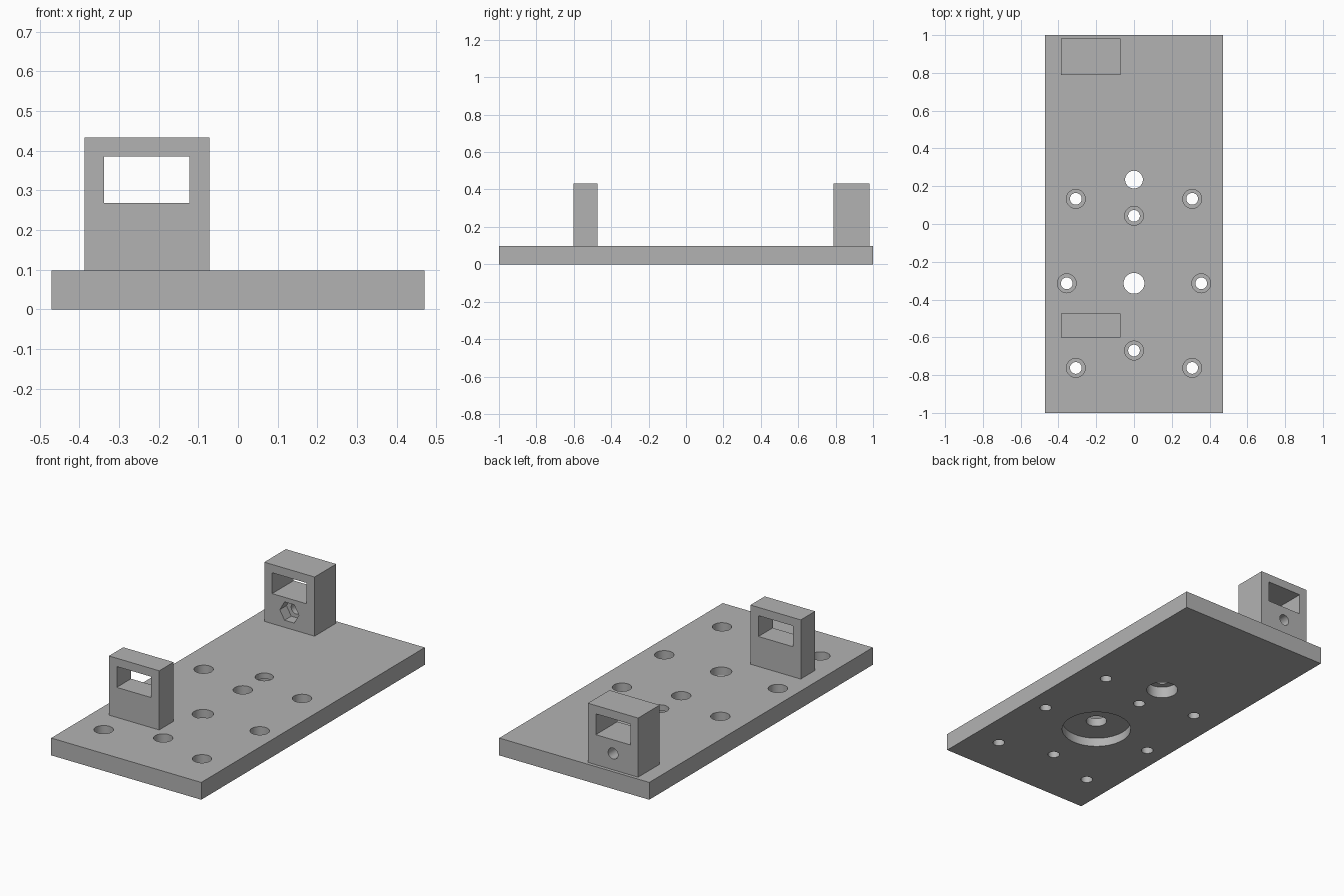
import bpy, math

if "Cube" in bpy.data.objects:
    bpy.data.objects.remove(bpy.data.objects["Cube"], do_unlink=True)

GREY = (0.45, 0.45, 0.45, 1)
grey = bpy.data.materials.new("plain grey")
grey.use_nodes = True
grey.diffuse_color = GREY
grey.node_tree.nodes["Principled BSDF"].inputs["Base Color"].default_value = GREY

THICK = 0.098    # base plate thickness
EPS = 0.02       # cutter overshoot


def box(name, x, y, z):
    """Box between the (low, high) pairs of each axis."""
    bpy.ops.mesh.primitive_cube_add(size=1)
    ob = bpy.context.object
    ob.name = name
    ob.location = [sum(p) / 2 for p in (x, y, z)]
    ob.scale = [p[1] - p[0] for p in (x, y, z)]
    bpy.ops.object.transform_apply(location=True, rotation=True, scale=True)
    ob.data.materials.append(grey)
    return ob


def cylinder(name, centre, radius, low, high, axis="Z", sides=48):
    """Cylinder from low to high along Z or Y; centre gives the other two coordinates."""
    mid = (low + high) / 2
    if axis == "Z":
        loc, rot = (centre[0], centre[1], mid), (0, 0, 0)
    else:
        loc, rot = (centre[0], mid, centre[1]), (math.pi / 2, 0, 0)
    bpy.ops.mesh.primitive_cylinder_add(vertices=sides, radius=radius, depth=high - low,
                                        location=loc, rotation=rot)
    ob = bpy.context.object
    ob.name = name
    return ob


def cut(target, cutter):
    """Subtract the cutter from the target and remove it."""
    cutter.hide_render = True
    mod = target.modifiers.new("cut", "BOOLEAN")
    mod.operation = "DIFFERENCE"
    mod.solver = "EXACT"
    mod.object = cutter
    bpy.ops.object.select_all(action="DESELECT")
    bpy.context.view_layer.objects.active = target
    target.select_set(True)
    bpy.ops.object.modifier_apply(modifier=mod.name)
    bpy.data.objects.remove(cutter, do_unlink=True)


def stepped_hole(target, centre, small, large, low, high):
    """Through hole plus a wider bore between low and high."""
    cut(target, cylinder("hole_cutter", centre, small, -EPS, THICK + EPS))
    cut(target, cylinder("bore_cutter", centre, large, low, high))


def smooth(ob):
    bpy.ops.object.select_all(action="DESELECT")
    bpy.context.view_layer.objects.active = ob
    ob.select_set(True)
    bpy.ops.object.shade_smooth_by_angle(angle=math.radians(30))


# Base plate
plate = box("base_plate", (-0.47, 0.47), (-1, 1), (0, THICK))

# Screw holes, counterbored from the top
screws = [(0, 0.043), (0, -0.67)]
for side in (-1, 1):
    screws += [(side * 0.308, 0.133), (side * 0.308, -0.762), (side * 0.356, -0.314)]
for spot in screws:
    stepped_hole(plate, spot, 0.031, 0.05, 0.04, THICK + EPS)

# Two larger centre holes, with round pockets in the underside
stepped_hole(plate, (0, 0.235), 0.047, 0.083, -EPS, 0.065)
stepped_hole(plate, (0, -0.314), 0.055, 0.184, -EPS, 0.05)
smooth(plate)

# Upright blocks with rectangular windows
blocks = {}
for name, y in (("front_block", (-0.602, -0.474)), ("rear_block", (0.788, 0.981))):
    block = box(name, (-0.387, -0.072), y, (THICK, 0.433))
    cut(block, box("window_cutter", (-0.338, -0.122), (y[0] - EPS, y[1] + EPS), (0.268, 0.386)))
    blocks[name] = block

# Rear block: bolt hole with a hexagonal nut recess on its front
rear = blocks["rear_block"]
bolt = (-0.23, 0.19)
cut(rear, cylinder("bolt_cutter", bolt, 0.031, 0.7, 1.1, "Y", 32))
nut = cylinder("nut_cutter", bolt, 0.06, 0.788 - EPS, 0.848, "Y", 6)
nut.rotation_euler = (math.pi / 2, math.radians(30), 0)
cut(rear, nut)
for block in blocks.values():
    smooth(block)
